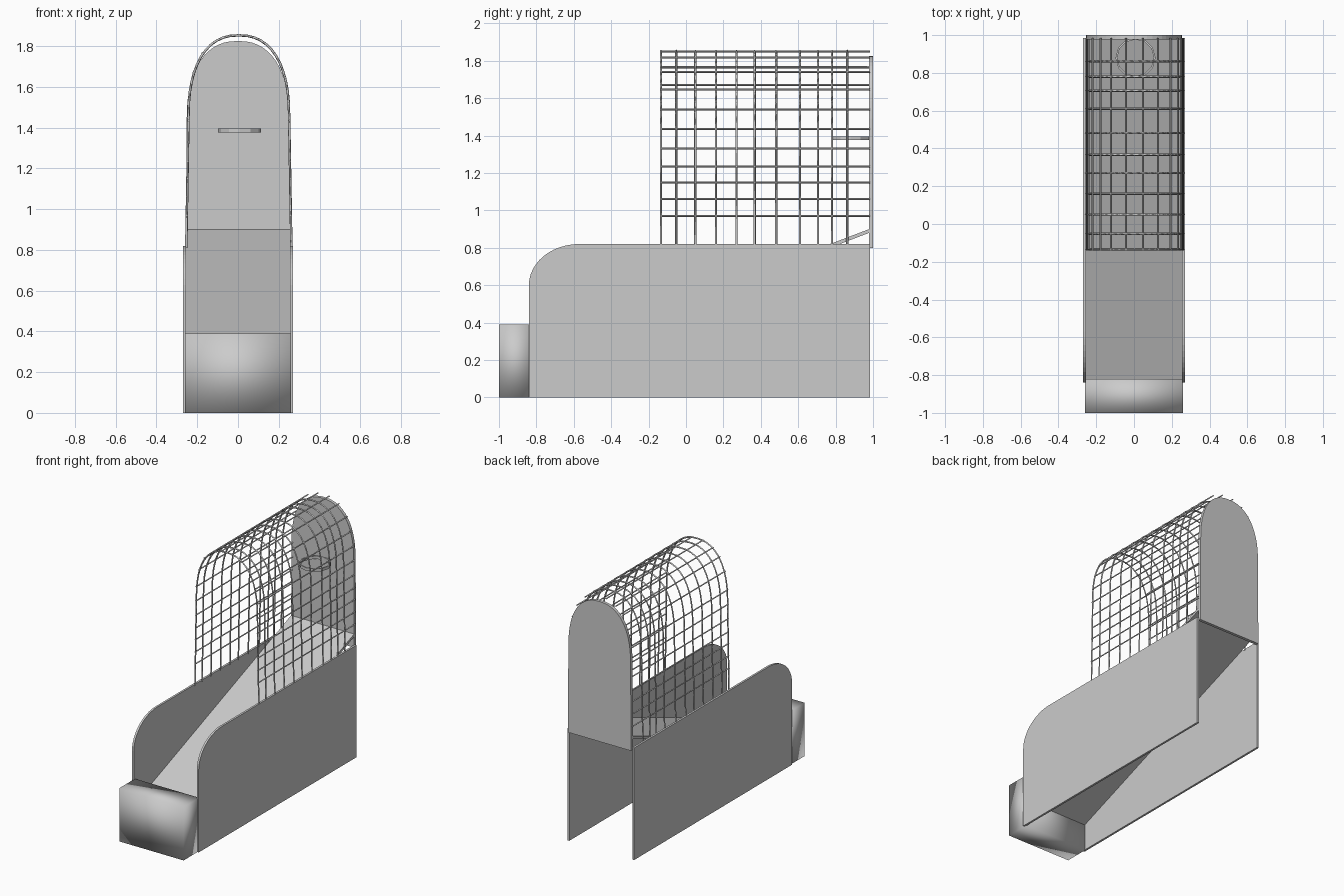
import bpy, bmesh
from math import cos, sin, pi

if "Cube" in bpy.data.objects:
    bpy.data.objects.remove(bpy.data.objects["Cube"])


def link(name, bm, smooth=False):
    bmesh.ops.recalc_face_normals(bm, faces=bm.faces)
    me = bpy.data.meshes.new(name)
    bm.to_mesh(me)
    bm.free()
    for p in me.polygons:
        p.use_smooth = smooth
    ob = bpy.data.objects.new(name, me)
    bpy.context.collection.objects.link(ob)
    return ob


def extrude_profile(name, pts, vec, smooth=False):
    """Closed 3D outline swept along vec."""
    bm = bmesh.new()
    f = bm.faces.new([bm.verts.new(p) for p in pts])
    g = bmesh.ops.extrude_face_region(bm, geom=[f])
    bmesh.ops.translate(bm, vec=vec, verts=[v for v in g['geom'] if isinstance(v, bmesh.types.BMVert)])
    return link(name, bm, smooth)


def arch(a, h, base, n, steps):
    """Squarish arch from +x over the top to -x, as (x, z)."""
    out = []
    for i in range(steps + 1):
        t = pi * i / steps
        c, s = cos(t), max(sin(t), 0.0)
        out.append(((1 if c > 0 else -1) * a * abs(c) ** (2 / n), base + h * s ** (2 / n)))
    return out


def wires(name, paths, radius):
    cu = bpy.data.curves.new(name, 'CURVE')
    cu.dimensions = '3D'
    cu.bevel_depth = radius
    cu.bevel_resolution = 0
    cu.use_fill_caps = True
    for path in paths:
        sp = cu.splines.new('POLY')
        sp.points.add(len(path) - 1)
        for p, co in zip(sp.points, path):
            p.co = (*co, 1)
    ob = bpy.data.objects.new(name, cu)
    bpy.context.collection.objects.link(ob)


# side panels with a rounded upper front corner
side = [(0.985, 0), (0.985, 0.82)]
for i in range(13):
    t = pi / 2 * (1 + i / 12)
    side.append((-0.57 + 0.27 * cos(t), 0.60 + 0.22 * sin(t)))
side.append((-0.84, 0))
for label, x in (("left", -0.27), ("right", 0.255)):
    extrude_profile(label + "_side_panel", [(x, y, z) for y, z in side], (0.015, 0, 0))

# front cabinet box, smooth shaded
extrude_profile("front_box", [(-0.26, y, z) for y, z in
                ((-1, 0), (-0.82, 0), (-0.82, 0.39), (-1, 0.39))], (0.52, 0, 0), True)

# sloping ball ramp
extrude_profile("ball_ramp", [(-0.255, y, z) for y, z in
                ((-0.83, 0.19), (0.98, 0.88), (0.98, 0.9), (-0.83, 0.21))], (0.51, 0, 0))

# arched backboard
board = [(0.255, 0.8)] + arch(0.252, 0.395, 1.43, 2.35, 28) + [(-0.255, 0.8)]
extrude_profile("backboard", [(x, 0.978, z) for x, z in board], (0, 0.022, 0))

# hoop: thin flat-sided band
bm = bmesh.new()
N = 12
loops = []
for r, z in ((0.106, 1.375), (0.106, 1.396), (0.097, 1.396), (0.097, 1.375)):
    loops.append([bm.verts.new((0.008 + r * cos(2 * pi * i / N), 0.88 + r * sin(2 * pi * i / N), z))
                  for i in range(N)])
for k in range(4):
    a, b = loops[k], loops[(k + 1) % 4]
    for i in range(N):
        j = (i + 1) % N
        bm.faces.new((a[i], a[j], b[j], b[i]))
hoop = link("hoop", bm)

# cage: arched hoops along the depth
OFF = 0.004
ring = [(0.258, 0.81)] + arch(0.247, 0.403, 1.45, 2.35, 24) + [(-0.258, 0.81)]
ring_y = (-0.134, -0.052, 0.05, 0.16, 0.27, 0.367, 0.482, 0.61, 0.706, 0.78, 0.862)
wires("cage_arches", [[(x + OFF, y, z) for x, z in ring] for y in ring_y], 0.006)

# cage: lengthwise wires
pts = [(s * (0.258 - 0.011 * (z - 0.81) / 0.64), z) for s in (-1, 1)
       for z in (0.97, 1.06, 1.15, 1.235, 1.33, 1.435)]
pts += [(-0.245, 1.54), (0.245, 1.54), (-0.223, 1.67), (0.228, 1.645), (-0.181, 1.765),
        (0.19, 1.74), (-0.126, 1.817), (0.124, 1.817), (-0.046, 1.85), (0.044, 1.85)]
wires("cage_long_wires", [[(x + OFF, -0.14, z), (x + OFF, 0.985, z)] for x, z in pts], 0.0055)
